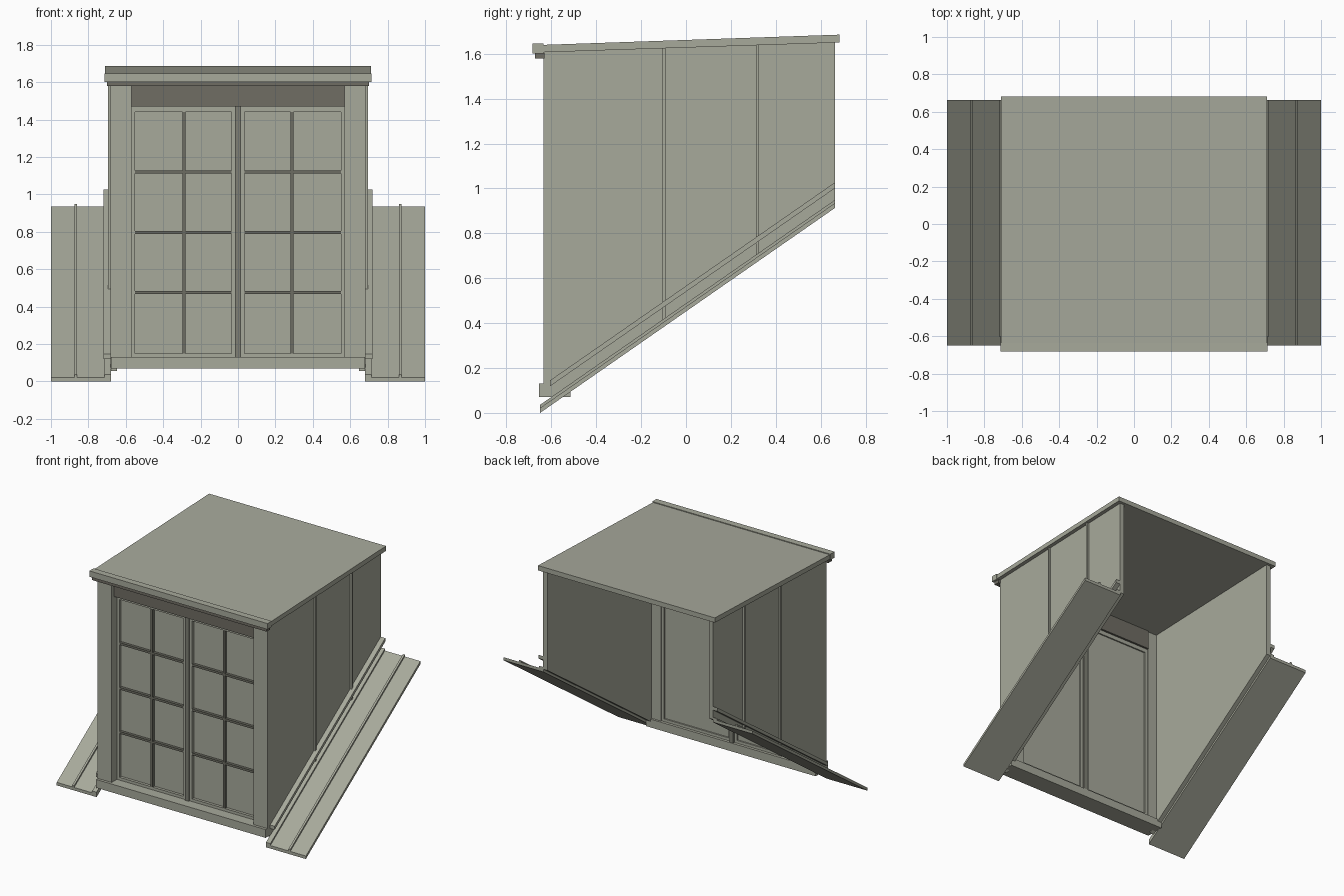
import bpy
import bmesh

if "Cube" in bpy.data.objects:
    bpy.data.objects.remove(bpy.data.objects["Cube"], do_unlink=True)

SLOPE = 0.695        # pitch of the main roof the dormer sits on
FRONT, BACK = -0.65, 0.663


def material(name, rgb):
    m = bpy.data.materials.new(name)
    m.use_nodes = True
    m.diffuse_color = (*rgb, 1)
    m.node_tree.nodes["Principled BSDF"].inputs["Base Color"].default_value = (*rgb, 1)
    return m


GREY = material("warm grey", (0.39, 0.40, 0.33))
BROWN = material("dark brown grey", (0.16, 0.153, 0.127))
DARK = material("dark bar grey", (0.15, 0.152, 0.122))
MID = material("mid grey", (0.21, 0.213, 0.175))


def prism(name, x0, x1, outline, mat=GREY):
    """Extrude a (y, z) outline from x0 to x1."""
    bm = bmesh.new()
    face = bm.faces.new([bm.verts.new((x0, y, z)) for y, z in outline])
    new = bmesh.ops.extrude_face_region(bm, geom=[face])["geom"]
    bmesh.ops.translate(bm, vec=(x1 - x0, 0, 0),
                        verts=[v for v in new if isinstance(v, bmesh.types.BMVert)])
    bmesh.ops.recalc_face_normals(bm, faces=bm.faces)
    mesh = bpy.data.meshes.new(name)
    bm.to_mesh(mesh)
    bm.free()
    mesh.materials.append(mat)
    obj = bpy.data.objects.new(name, mesh)
    bpy.context.collection.objects.link(obj)
    return obj


def box(name, x0, x1, y0, y1, z0, z1, mat=GREY):
    return prism(name, x0, x1, [(y0, z0), (y1, z0), (y1, z1), (y0, z1)], mat)


def pitch(y, lift=0.0):
    return (y, (y - FRONT) * SLOPE + lift)


def sloped(name, x0, x1, y0, y1, low, high):
    """Strip that follows the pitch of the main roof."""
    return prism(name, x0, x1,
                 [pitch(y0, low), pitch(y1, low), pitch(y1, high), pitch(y0, high)])


def ceiling(y):
    return 1.63 + 0.03 * y


# Roof slab with front fascia and drip moulding
prism("roof", -0.71, 0.71, [(-0.68, 1.605), (0.683, 1.65), (0.683, 1.685), (-0.68, 1.638)])
box("roof_fascia", -0.715, 0.715, -0.683, -0.635, 1.602, 1.645)
box("drip_moulding", -0.70, 0.70, -0.672, -0.63, 1.578, 1.603, BROWN)

# Cheek walls, seams, flashing and side roof sheets
for side, s in (("left", 1), ("right", -1)):
    prism(side + "_wall", s * 0.647, s * 0.682,
          [pitch(-0.60, 0.02), pitch(BACK, 0.02), (BACK, ceiling(BACK)),
           (-0.635, ceiling(-0.635)), (-0.635, 0.12), (-0.60, 0.12)])
    for i, y in enumerate((-0.098, 0.318)):
        prism(f"{side}_wall_seam_{i + 1}", s * 0.68, s * 0.695,
              [pitch(y - 0.006, 0.03), pitch(y + 0.006, 0.03),
               (y + 0.006, ceiling(y)), (y - 0.006, ceiling(y))])
    sloped(side + "_flashing_strip", s * 0.68, s * 0.718, -0.605, BACK, 0.088, 0.114)
    sloped(side + "_roof_sheet", s * 0.68, s * 1.0, FRONT, BACK, 0.0, 0.022)
    sloped(side + "_sheet_edge", s * 0.68, s * 0.715, FRONT, BACK, 0.02, 0.036)
    sloped(side + "_sheet_rib", s * 0.86, s * 0.875, FRONT, BACK, 0.02, 0.036)
    box(side + "_front_post", s * 0.57, s * 0.68, -0.635, -0.53, 0.12, 1.61)

# Sill and header
box("sill", -0.68, 0.68, -0.655, -0.515, 0.07, 0.13)
box("header", -0.57, 0.57, -0.61, -0.52, 1.47, 1.615, BROWN)

# Two glazed casements with muntin bars
for side, s in (("left", 1), ("right", -1)):
    box(side + "_pane", s * 0.01, s * 0.57, -0.555, -0.545, 0.13, 1.47)
    box(side + "_outer_stile", s * 0.55, s * 0.57, -0.575, -0.535, 0.13, 1.47)
    box(side + "_inner_stile", s * 0.012, s * 0.035, -0.575, -0.535, 0.13, 1.47)
    box(side + "_top_rail", s * 0.035, s * 0.55, -0.575, -0.535, 1.44, 1.47)
    box(side + "_bottom_rail", s * 0.035, s * 0.55, -0.575, -0.535, 0.13, 0.15)
    box(side + "_vertical_bar", s * 0.282, s * 0.298, -0.577, -0.55, 0.15, 1.44, DARK)
    for i, z in enumerate((0.475, 0.795, 1.12)):
        box(f"{side}_cross_bar_{i + 1}", s * 0.035, s * 0.55, -0.575, -0.55,
            z - 0.008, z + 0.008, DARK)
box("centre_mullion", -0.015, 0.015, -0.585, -0.52, 0.13, 1.47, MID)
